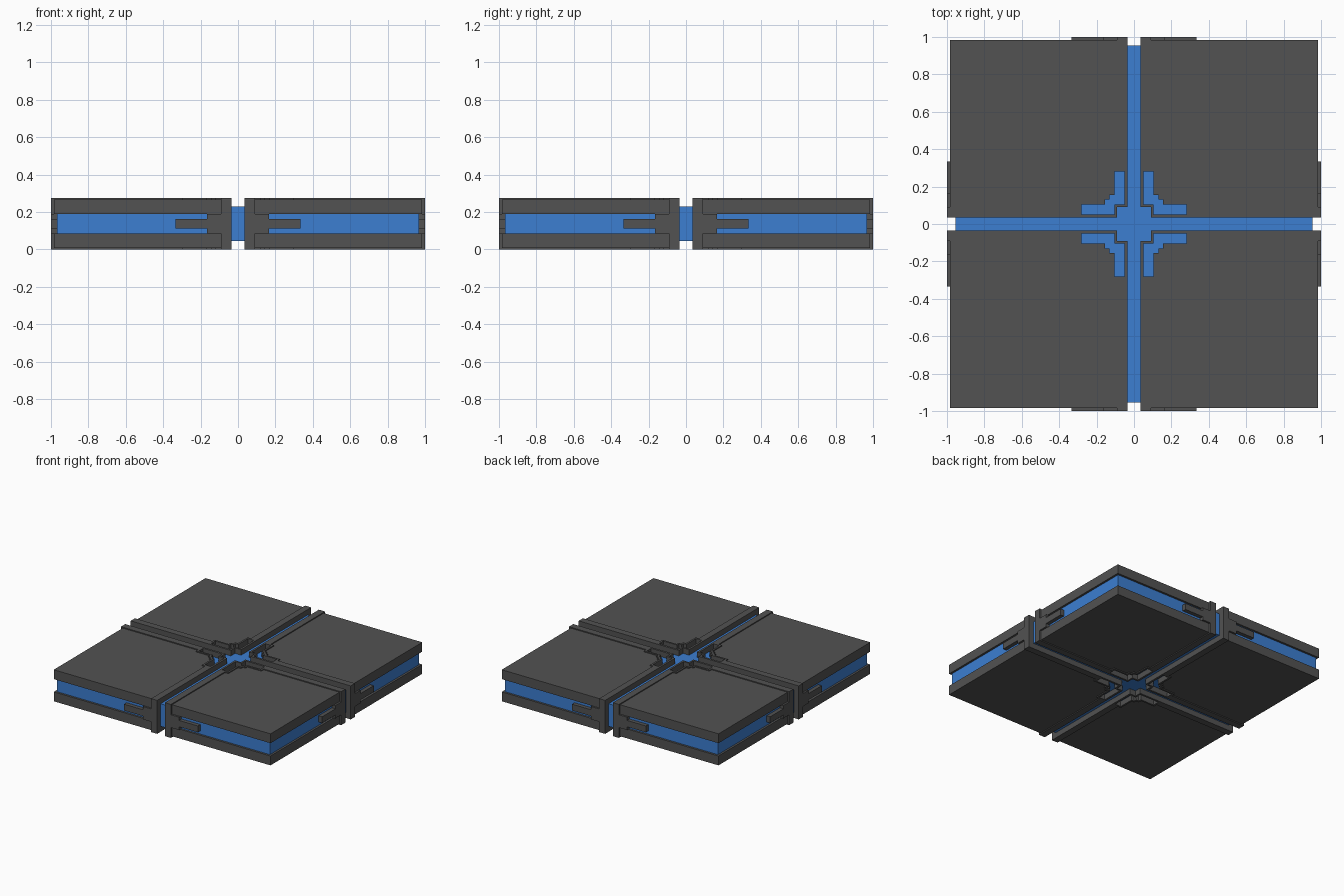
import bpy, bmesh
from mathutils import Matrix, Vector

if "Cube" in bpy.data.objects:
    bpy.data.objects.remove(bpy.data.objects["Cube"])

H = 0.275          # total height
MID = H / 2        # the model is symmetric about this height


def material(name, col):
    m = bpy.data.materials.new(name)
    m.diffuse_color = (*col, 1)
    m.use_nodes = True
    m.node_tree.nodes["Principled BSDF"].inputs["Base Color"].default_value = m.diffuse_color
    return m


BLUE = material("blue", (0.045, 0.21, 0.64))
DARK = material("dark_grey", (0.085, 0.085, 0.085))


def prism(name, loops, lo, hi, mat, mirror=(False, False, False), frame=None):
    """Extrude an outline (plus optional hole loops) from lo to hi, measured from MID."""
    bm = bmesh.new()
    edges = []
    for loop in loops:
        vs = [bm.verts.new((x, y, lo)) for x, y in loop]
        edges += [bm.edges.new((vs[i - 1], vs[i])) for i in range(len(vs))]
    bmesh.ops.triangle_fill(bm, use_beauty=True, edges=edges, normal=Vector((0, 0, 1)))
    ext = bmesh.ops.extrude_face_region(bm, geom=bm.faces[:], use_keep_orig=True)
    moved = [g for g in ext["geom"] if isinstance(g, bmesh.types.BMVert)]
    bmesh.ops.translate(bm, verts=moved, vec=(0, 0, hi - lo))
    if frame:
        bmesh.ops.transform(bm, matrix=frame, verts=bm.verts[:])
    bmesh.ops.recalc_face_normals(bm, faces=bm.faces[:])
    me = bpy.data.meshes.new(name)
    bm.to_mesh(me)
    bm.free()
    ob = bpy.data.objects.new(name, me)
    bpy.context.collection.objects.link(ob)
    ob.location.z = MID
    me.materials.append(mat)
    if any(mirror):
        mod = ob.modifiers.new("mirror", "MIRROR")
        mod.use_axis = mirror
        mod.use_mirror_merge = False
    return ob


def swap(points):
    """Reflect a path across the diagonal x = y."""
    return [(y, x) for x, y in reversed(points)]


ALL = (True, True, True)
XY = (True, True, False)

# Stepped border around the corner windows, from the y-side to the x-side
half = [(0.09, 0.297), (0.12, 0.297), (0.12, 0.17), (0.145, 0.17)]
steps = half + [(0.145, 0.145)] + swap(half)

# Corner window, L-shaped with a stepped outer side
arm = [(0.052, 0.28), (0.105, 0.28), (0.105, 0.155), (0.13, 0.155)]
window = arm + [(0.13, 0.13)] + swap(arm) + [(0.105, 0.052), (0.105, 0.105), (0.052, 0.105)]

# Raised rails beside the channels, with the window cut through
rail = [(0.035, 1.0), (0.09, 1.0)] + steps + [
    (1.0, 0.09), (1.0, 0.035), (0.09, 0.035), (0.09, 0.09), (0.035, 0.09)]
prism("channel_rails", [rail, window], 0.0525, MID, DARK, ALL)

# Large cover plates, slightly lower than the rails
plate = [(0.09, 0.985)] + steps + [(0.985, 0.09), (0.985, 0.985)]
prism("cover_plates", [plate], 0.0525, MID - 0.008, DARK, ALL)

# Blue core between the plates
c = 0.968
prism("core_slab", [[(0.038, 0.038), (c, 0.038), (c, c), (0.038, c)]],
      -0.0525, 0.0525, BLUE, XY)

# Blue cross in the channels with its square hub
quarter = [(0.955, 0.036), (0.091, 0.036), (0.091, 0.091), (0.036, 0.091), (0.036, 0.955)]
cross = []
for k in range(4):
    turn = Matrix(((1, 0), (0, 1)))
    for _ in range(k):
        turn = Matrix(((0, -1), (1, 0))) @ turn
    cross += [tuple(turn @ Vector(p)) for p in quarter]
prism("channel_cross", [cross], -0.0925, 0.0925, BLUE)

# Blue blocks showing through the windows
prism("window_blocks", [window], 0.0525, 0.0925, BLUE, ALL)

# End brackets with a prong: side profile (distance along edge, height)
up = [(0.09, MID), (0.09, 0.0525), (0.165, 0.0525), (0.165, 0.026), (0.335, 0.026)]
bracket = [(0.035, MID)] + up + [(x, -z) for x, z in reversed(up)] + [(0.035, -MID)]
on_y = Matrix(((1, 0, 0, 0), (0, 0, 1, 0), (0, 1, 0, 0), (0, 0, 0, 1)))
on_x = Matrix(((0, 0, 1, 0), (1, 0, 0, 0), (0, 1, 0, 0), (0, 0, 0, 1)))
prism("front_back_brackets", [bracket], 0.957, 1.0, DARK, XY, on_y)
prism("side_brackets", [bracket], 0.957, 1.0, DARK, XY, on_x)
